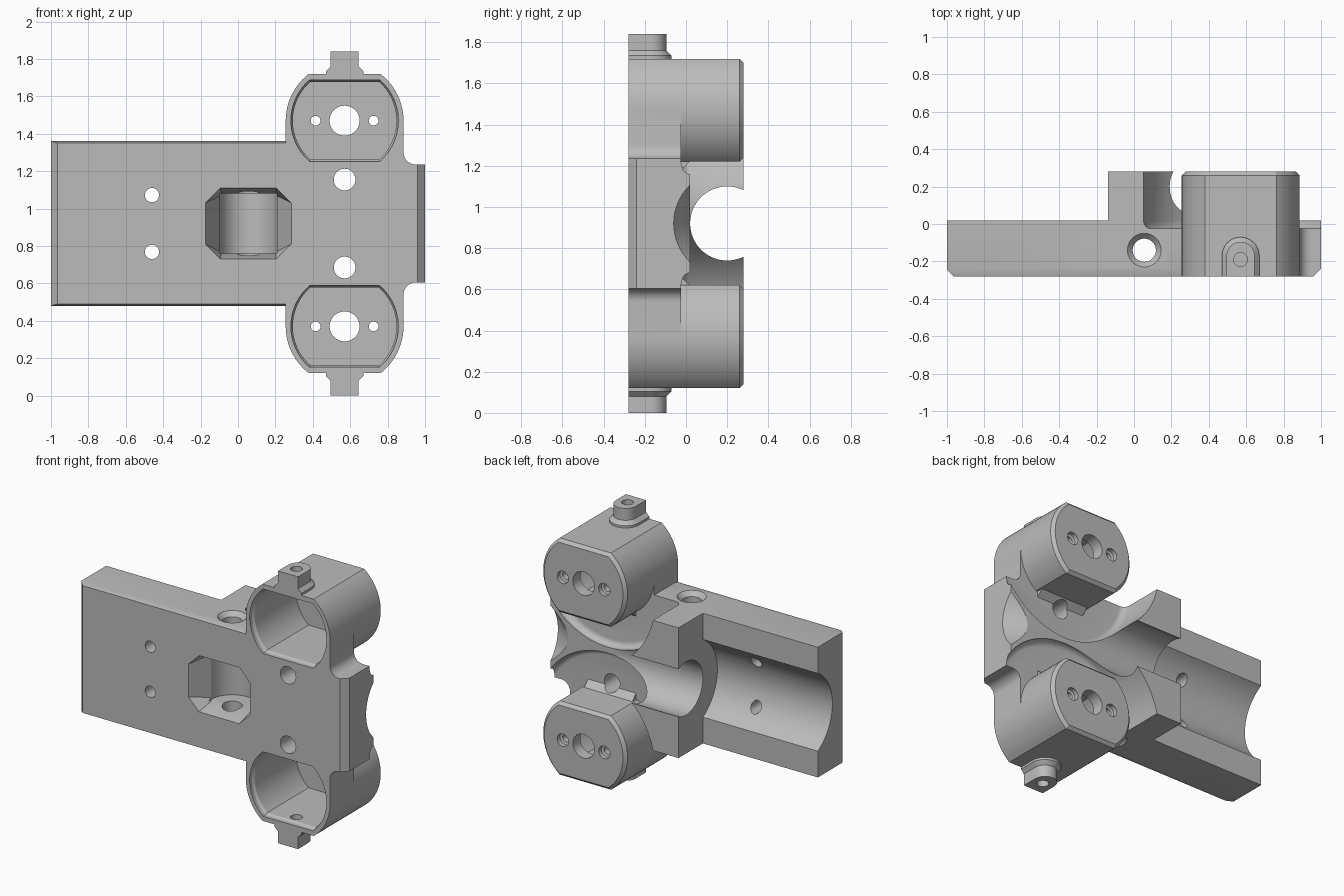
import bpy, bmesh
from math import sin, cos, asin, pi, radians

if "Cube" in bpy.data.objects:
    bpy.data.objects.remove(bpy.data.objects["Cube"], do_unlink=True)

MID = 0.92            # height of the mirror plane
HUB_X = 0.57          # housing axis
PORT_X = 0.055        # window and cross hole axis
FRONT, BACK, DECK = -0.28, 0.28, 0.02

grey = bpy.data.materials.new("plain_grey")
grey.use_nodes = True
grey.diffuse_color = (0.5, 0.5, 0.5, 1)
grey.node_tree.nodes["Principled BSDF"].inputs["Base Color"].default_value = grey.diffuse_color


# ---- helpers ----
def place(axis, u, v, w):
    return {"x": (w, u, v), "y": (u, w, v), "z": (u, v, w)}[axis]


def loft(name, axis, sections):
    """Skin equal-sized outlines; each section is (position along axis, outline)."""
    bm = bmesh.new()
    rings = [[bm.verts.new(place(axis, u, v, w)) for u, v in outline] for w, outline in sections]
    n = len(rings[0])
    for a, b in zip(rings, rings[1:]):
        for i in range(n):
            j = (i + 1) % n
            bm.faces.new((a[i], a[j], b[j], b[i]))
    bm.faces.new(rings[0])
    bm.faces.new(rings[-1])
    bmesh.ops.recalc_face_normals(bm, faces=bm.faces)
    mesh = bpy.data.meshes.new(name)
    bm.to_mesh(mesh)
    bm.free()
    mesh.materials.append(grey)
    obj = bpy.data.objects.new(name, mesh)
    bpy.context.collection.objects.link(obj)
    return obj


def rect(u0, u1, v0, v1, cut=0):
    if not cut:
        return [(u0, v0), (u1, v0), (u1, v1), (u0, v1)]
    return [(u0 + cut, v0), (u1 - cut, v0), (u1, v0 + cut), (u1, v1 - cut),
            (u1 - cut, v1), (u0 + cut, v1), (u0, v1 - cut), (u0, v0 + cut)]


def arc(u, v, r, start, end, n):
    return [(u + r * cos(start + (end - start) * i / n),
             v + r * sin(start + (end - start) * i / n)) for i in range(n + 1)]


def circle(u, v, r, n=64):
    return arc(u, v, r, 0, 2 * pi, n)[:-1]


def round_with_flats(u, v, r, half):
    a = asin(half / r)
    return arc(u, v, r, -a, a, 24) + arc(u, v, r, pi - a, pi + a, 24)


def arch(r):
    return [(HUB_X - r, FRONT), (HUB_X + r, FRONT)] + arc(HUB_X, -0.17, r, 0, pi, 20)


def rod(axis, u, v, r, w0, w1):
    return loft("cutter", axis, [(w0, circle(u, v, r)), (w1, circle(u, v, r))])


def box(x0, x1, y0, y1, z0, z1):
    return loft("block", "y", [(y0, rect(x0, x1, z0, z1)), (y1, rect(x0, x1, z0, z1))])


def combine(target, tool, operation):
    mod = target.modifiers.new("combine", "BOOLEAN")
    mod.operation = operation
    mod.solver = "EXACT"
    mod.object = tool
    bpy.context.view_layer.objects.active = target
    bpy.ops.object.modifier_apply(modifier=mod.name)
    bpy.data.objects.remove(tool, do_unlink=True)


def add(tool):
    combine(body, tool, "UNION")


def cut(tool):
    combine(body, tool, "DIFFERENCE")


# ---- long slab with chamfered front edges ----
slab = rect(-1, 0.3, MID - 0.44, MID + 0.44)
slab_front = rect(-0.965, 0.3, MID - 0.43, MID + 0.43)
body = loft("bracket_body", "y", [(FRONT, slab_front), (-0.245, slab), (DECK, slab)])

# ---- plate joining the housings, and the rounded end lug ----
add(box(0.255, 0.885, FRONT, DECK, MID - 0.55, MID + 0.55))
upper = [(1, MID + 0.315)] + arc(0.95, MID + 0.38, 0.065, -pi / 2, -pi, 10) + [(0.8, MID + 0.38)]
lug = upper + [(x, 2 * MID - z) for x, z in reversed(upper)]
lug_front = [(min(x, 0.96), z) for x, z in lug]
add(loft("lug", "y", [(FRONT, lug_front), (-0.24, lug), (DECK, lug)]))

# ---- raised saddle block ----
add(box(-0.14, 0.5, -0.1, BACK, MID - 0.44, MID + 0.44))

# ---- round scoops around each housing, with a filleted floor ----
for s in (-1, 1):
    hub_z = MID + s * 0.55
    sections = []
    for i in range(7):
        t = i / 6 * pi / 2
        sections.append((0.015 - 0.04 * cos(t), circle(HUB_X, hub_z, 0.49 + 0.04 * sin(t), 96)))
    sections.append((0.5, circle(HUB_X, hub_z, 0.53, 96)))
    cut(loft("scoop", "y", sections))

# ---- lengthwise bores: narrow, flared end, wide trough ----
cut(rod("x", 0.2, MID, 0.18, -0.3, 1.2))
cut(loft("flare", "x", [(0.86, circle(0.2, MID, 0.175)), (1.0, circle(0.2, MID, 0.26)),
                        (1.1, circle(0.2, MID, 0.32))]))
cut(rod("x", 0.165, MID, 0.3, -1.2, -0.14))

# ---- housings, tabs and their holes ----
for s in (-1, 1):
    hub_z = MID + s * 0.55
    outer = round_with_flats(HUB_X, hub_z, 0.315, 0.25)
    add(loft("housing", "y", [(FRONT, outer), (0.26, outer),
                              (BACK, round_with_flats(HUB_X, hub_z, 0.295, 0.23))]))
    # sloped foot under the inner flat
    near, far = MID + s * 0.26, MID + s * 0.32
    foot = [(-0.06, near), (-0.025, near), (DECK, MID + s * 0.302), (DECK, far), (-0.06, far)]
    add(loft("foot", "x", [(HUB_X - 0.18, foot), (HUB_X + 0.18, foot)]))
    # mounting tab with flared root
    add(loft("tab", "z", [(MID + s * d, arch(r)) for d, r in
                          ((0.78, 0.1), (0.815, 0.1), (0.84, 0.075), (0.92, 0.075))]))
    # hollow motor cup with a thin lip
    inner = round_with_flats(HUB_X, hub_z, 0.277, 0.208)
    lip = round_with_flats(HUB_X, hub_z, 0.287, 0.218)
    cut(loft("cup", "y", [(-0.4, lip), (-0.255, lip), (-0.24, inner), (0.2, inner)]))
    # back wall holes
    cut(rod("y", HUB_X, hub_z, 0.08, 0.1, 0.4))
    for side in (-1, 1):
        x = HUB_X + side * 0.155
        cut(loft("screw_hole", "y", [(0.1, circle(x, hub_z, 0.026, 32)), (0.245, circle(x, hub_z, 0.026, 32)),
                                     (0.25, circle(x, hub_z, 0.042, 32)), (0.4, circle(x, hub_z, 0.042, 32))]))
    # tab hole, plate hole, slab hole
    cut(rod("z", HUB_X, -0.19, 0.037, MID + s * 0.7, MID + s))
    cut(rod("y", HUB_X, MID + s * 0.235, 0.058, -0.4, 0.2))
    cut(rod("y", -0.46, MID + s * 0.152, 0.038, -0.4, 0.1))
    # countersunk cross hole
    cut(loft("cross_hole", "z", [(MID + s * d, circle(PORT_X, -0.14, r)) for d, r in
                                 ((0.1, 0.062), (0.41, 0.062), (0.44, 0.09), (0.5, 0.15))]))

# ---- tapered front window opening into a round chamber ----
mouth = rect(PORT_X - 0.23, PORT_X + 0.23, MID - 0.19, MID + 0.19, 0.08)
throat = rect(PORT_X - 0.153, PORT_X + 0.153, MID - 0.158, MID + 0.158, 0.01)
cut(loft("window", "y", [(-0.4, mouth), (FRONT, mouth), (-0.14, throat)]))
cut(rod("z", PORT_X, -0.14, 0.155, MID - 0.16, MID + 0.16))

# ---- shading ----
bpy.ops.object.select_all(action="DESELECT")
body.select_set(True)
bpy.context.view_layer.objects.active = body
bpy.ops.object.shade_smooth_by_angle(angle=radians(25))
